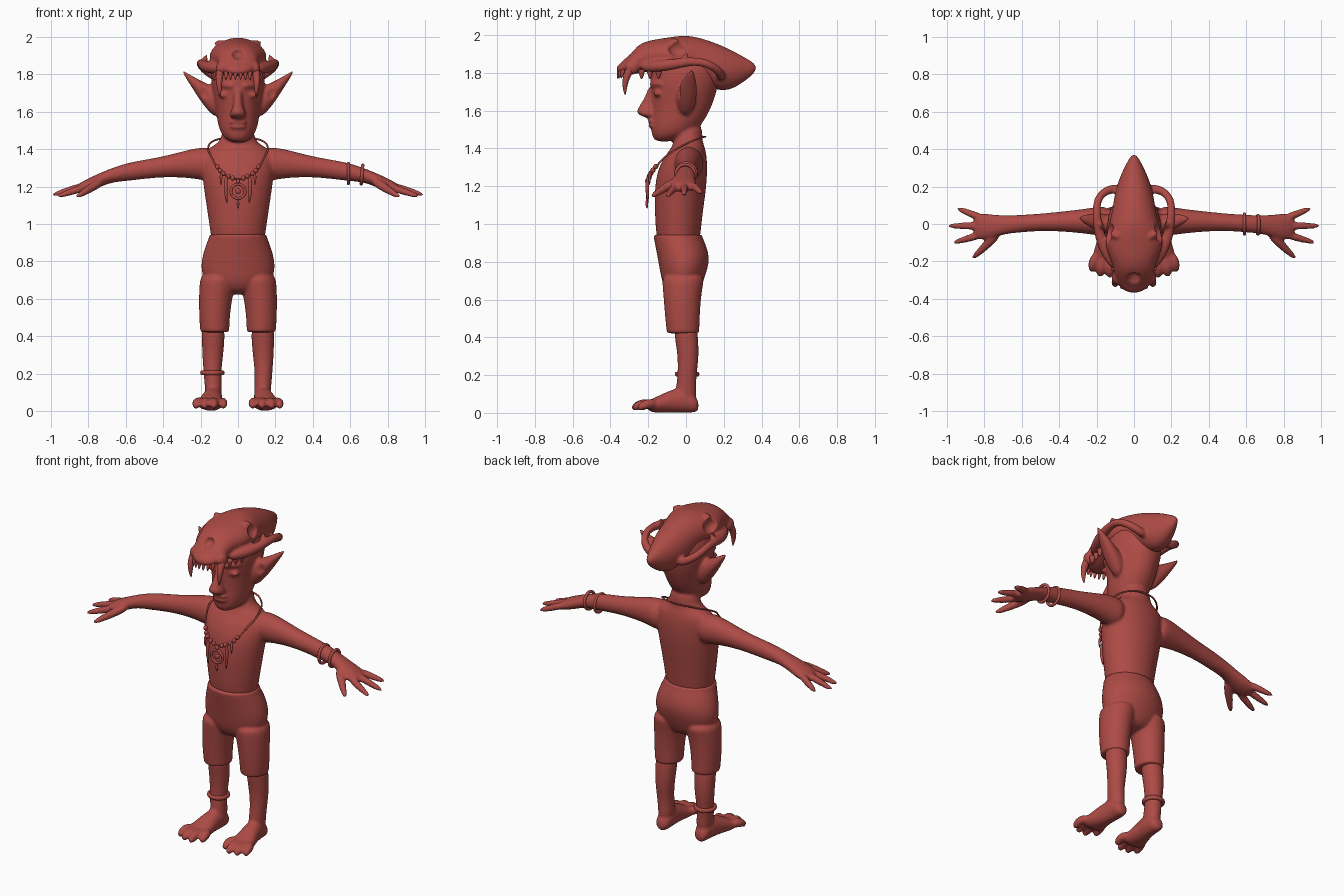
import bpy, bmesh, math
from mathutils import Vector, Matrix

red = bpy.data.materials.new("red_clay")
red.diffuse_color = (0.42, 0.07, 0.06, 1)
SIDES = (1, -1)


def loft(bm, rings, n=16):
    """Skin a list of (centre, u, v) ellipses and cap the ends."""
    loops = []
    for c, u, v in rings:
        loops.append([bm.verts.new(c + u * math.cos(2 * math.pi * i / n) + v * math.sin(2 * math.pi * i / n))
                      for i in range(n)])
    for a, b in zip(loops, loops[1:]):
        for i in range(n):
            bm.faces.new((a[i], a[(i + 1) % n], b[(i + 1) % n], b[i]))
    bm.faces.new(loops[0][::-1])
    bm.faces.new(loops[-1])


def stack(bm, axis, rows, s=1, n=16):
    """Rows (t, a0, a1, b0, b1): ellipse extents at t along the axis; s mirrors x."""
    t_i, a_i, b_i = {'x': (0, 1, 2), 'y': (1, 0, 2), 'z': (2, 0, 1)}[axis]
    rings = []
    for t, a0, a1, b0, b1 in rows:
        c, u, v = Vector(), Vector(), Vector()
        c[t_i], c[a_i], c[b_i] = t, (a0 + a1) / 2, (b0 + b1) / 2
        u[a_i], v[b_i] = (a1 - a0) / 2, (b1 - b0) / 2
        c.x *= s
        rings.append((c, u, v))
    loft(bm, rings, n)


def tube(bm, pts, s=1, n=8):
    """Round tube through points (x, y, z, radius); s mirrors x."""
    p = [Vector((x * s, y, z)) for x, y, z, r in pts]
    rings = []
    for i, q in enumerate(p):
        d = (p[min(i + 1, len(p) - 1)] - p[max(i - 1, 0)]).normalized()
        u = d.cross(Vector((0, 0, 1)) if abs(d.z) < 0.8 else Vector((0, 1, 0))).normalized()
        rings.append((q, u * pts[i][3], d.cross(u) * pts[i][3]))
    loft(bm, rings, n)


def ball(bm, pos, size, s=1):
    m = Matrix.Translation((pos[0] * s, pos[1], pos[2])) @ Matrix.Diagonal((*size, 1))
    bmesh.ops.create_icosphere(bm, subdivisions=3, radius=1, matrix=m)


def finish(name, bm, voxel=0, cutter=None, levels=2):
    bmesh.ops.recalc_face_normals(bm, faces=bm.faces)
    me = bpy.data.meshes.new(name)
    bm.to_mesh(me)
    bm.free()
    me.polygons.foreach_set("use_smooth", [True] * len(me.polygons))
    ob = bpy.data.objects.new(name, me)
    bpy.context.collection.objects.link(ob)
    me.materials.append(red)

    def remesh():
        r = ob.modifiers.new("fuse", 'REMESH')
        r.mode, r.voxel_size, r.use_smooth_shade = 'VOXEL', voxel, True

    if levels:
        ob.modifiers.new("subdivide", 'SUBSURF').levels = levels
        ob.modifiers["subdivide"].render_levels = levels
    if voxel:
        remesh()
        if cutter:
            b = ob.modifiers.new("carve", 'BOOLEAN')
            b.operation, b.object = 'DIFFERENCE', cutter
            remesh()
        sm = ob.modifiers.new("soften", 'SMOOTH')
        sm.factor, sm.iterations = 0.5, 3
    return ob


def hide(ob):
    ob.hide_render = True
    ob.hide_set(True)
    return ob


# Body: torso and neck
bm = bmesh.new()
stack(bm, 'z', [(.88, -.14, .14, -.145, .07), (.95, -.15, .15, -.162, .08), (1.05, -.165, .165, -.167, .09),
                (1.15, -.18, .18, -.17, .105), (1.25, -.195, .195, -.162, .115), (1.33, -.2, .2, -.135, .115),
                (1.39, -.185, .185, -.09, .107), (1.42, -.13, .13, -.07, .095), (1.45, -.09, .09, -.065, .087),
                (1.54, -.08, .08, -.065, .09)])
# Head
stack(bm, 'z', [(1.435, -.035, .035, -.16, -.08), (1.465, -.085, .085, -.185, .03), (1.52, -.107, .107, -.188, .08),
                (1.58, -.117, .117, -.182, .12), (1.65, -.127, .127, -.185, .15), (1.72, -.143, .143, -.192, .172),
                (1.80, -.15, .15, -.195, .18), (1.88, -.125, .125, -.16, .15), (1.92, -.06, .06, -.08, .08)])
# Nose and lips
stack(bm, 'z', [(1.56, -.025, .025, -.205, -.15), (1.575, -.048, .048, -.25, -.15), (1.595, -.045, .045, -.268, -.15),
                (1.63, -.027, .027, -.245, -.15), (1.68, -.022, .022, -.215, -.15), (1.73, -.025, .025, -.2, -.15)], n=12)
ball(bm, (0, -.182, 1.546), (.048, .02, .012))
ball(bm, (0, -.18, 1.52), (.044, .02, .012))
for s in SIDES:
    # Eyelids, brows and ears
    ball(bm, (.075, -.15, 1.69), (.034, .022, .016), s)
    tube(bm, [(.015, -.186, 1.735, .015), (.06, -.172, 1.745, .018), (.115, -.12, 1.74, .014)], s)
    stack(bm, 'x', [(.10, -.05, .05, 1.555, 1.73), (.15, -.05, .055, 1.59, 1.745), (.20, -.04, .06, 1.655, 1.768),
                    (.25, -.01, .055, 1.735, 1.795), (.30, .025, .037, 1.812, 1.826)], s)
    # Arms and palms
    stack(bm, 'x', [(.12, -.07, .1, 1.22, 1.41), (.2, -.062, .092, 1.235, 1.412), (.28, -.05, .08, 1.247, 1.395),
                    (.4, -.04, .066, 1.25, 1.362), (.5, -.037, .056, 1.24, 1.345), (.6, -.046, .05, 1.228, 1.326),
                    (.68, -.052, .046, 1.222, 1.298), (.75, -.075, .052, 1.19, 1.268),
                    (.82, -.09, .06, 1.168, 1.236), (.86, -.075, .045, 1.168, 1.21)], s)
    # Fingers and thumb
    for a, b in [((.81, .03, 1.21), (.95, .086, 1.16)), ((.82, -.01, 1.205), (1.0, -.01, 1.152)),
                 ((.81, -.055, 1.2), (.972, -.102, 1.145))]:
        mid = [(p + q) / 2 for p, q in zip(a, b)]
        tube(bm, [(*a, .026), (*mid, .021), (*b, .014)], s)
    tube(bm, [(.72, -.04, 1.235, .03), (.79, -.115, 1.19, .026), (.87, -.19, 1.14, .014)], s)
    # Lower legs
    stack(bm, 'z', [(.06, .085, .175, -.06, .06), (.13, .085, .178, -.055, .055), (.2, .09, .185, -.045, .056),
                    (.3, .078, .192, -.045, .07), (.38, .07, .195, -.058, .066), (.48, .07, .195, -.07, .06)], s)
    # Feet and toes
    stack(bm, 'y', [(.067, .11, .155, .015, .06), (.05, .09, .175, .0, .09), (0, .08, .18, 0, .14),
                    (-.08, .085, .195, 0, .125), (-.15, .075, .22, 0, .088), (-.205, .065, .228, .004, .066)], s)
    for x, y in [(.078, -.25), (.128, -.285), (.178, -.28), (.222, -.255)]:
        tube(bm, [(x * .5 + .07, -.15, .045, .027), (x, y + .055, .052, .029), (x, y + .02, .035, .025),
                  (x * 1.02, y, .018, .014)], s)
cut = bmesh.new()
ball(cut, (0, -.207, 1.533), (.04, .025, .004))
for s in SIDES:
    ball(cut, (.185, -.062, 1.70), (.035, .035, .05), s)
face_cut = hide(finish("face_cutter", cut, levels=0))
finish("body", bm, .0075, face_cut)

# Trousers
bm = bmesh.new()
stack(bm, 'z', [(.62, -.10, .10, -.08, .05), (.68, -.17, .17, -.125, .088), (.74, -.2, .2, -.137, .108),
                (.81, -.198, .198, -.15, .128), (.88, -.177, .177, -.163, .112), (.925, -.158, .158, -.172, .09),
                (.94, -.155, .155, -.173, .088), (.945, -.155, .155, -.173, .088)], n=20)
for s in SIDES:
    stack(bm, 'z', [(.42, .047, .202, -.102, .07), (.427, .045, .204, -.104, .072), (.5, .043, .209, -.112, .074),
                    (.6, .03, .211, -.12, .08), (.68, .012, .208, -.127, .092), (.74, .012, .2, -.13, .105)], s)
finish("trousers", bm, .0075)

# Skull hat: braincase and snout
bm = bmesh.new()
stack(bm, 'y', [(.375, -.012, .012, 1.81, 1.845), (.31, -.05, .05, 1.75, 1.885), (.2, -.10, .10, 1.685, 1.945),
                (.09, -.115, .115, 1.74, 1.985), (0, -.135, .135, 1.785, 2.004), (-.09, -.165, .165, 1.805, 1.99),
                (-.16, -.14, .14, 1.81, 1.98), (-.23, -.112, .112, 1.80, 1.965), (-.28, -.108, .108, 1.79, 1.925),
                (-.33, -.09, .09, 1.79, 1.865), (-.37, -.035, .035, 1.80, 1.835)])
for s in SIDES:
    # Cheek arches, brow spurs and fang sockets
    tube(bm, [(.09, -.24, 1.83, .03), (.155, -.14, 1.835, .036), (.19, -.04, 1.85, .03), (.2, .05, 1.865, .024),
              (.2, .13, 1.845, .024), (.15, .185, 1.80, .026), (.07, .19, 1.77, .03)], s)
    tube(bm, [(.18, -.02, 1.86, .022), (.175, .0, 1.89, .016), (.158, .015, 1.92, .006)], s)
    tube(bm, [(.07, -.07, 1.96, .03), (.11, -.06, 1.968, .018), (.14, -.03, 1.955, .007)], s)
    ball(bm, (.09, -.285, 1.83), (.03, .04, .04), s)
cut = bmesh.new()
ball(cut, (0, -.32, 1.915), (.042, .065, .036))
for s in SIDES:
    ball(cut, (.145, -.04, 1.93), (.04, .055, .045), s)
skull_cut = hide(finish("skull_cutter", cut, levels=0))
finish("skull_hat", bm, .007, skull_cut)

# Skull teeth: fangs, front row and side rows
bm = bmesh.new()
for s in SIDES:
    tube(bm, [(.09, -.285, 1.84, .026), (.102, -.315, 1.785, .022), (.1, -.325, 1.735, .016), (.095, -.322, 1.68, .003)], s)
    for x, y in [(.014, -.357), (.04, -.35), (.064, -.338)]:
        tube(bm, [(x, y + .01, 1.82, .013), (x, y, 1.80, .012), (x, y - .006, 1.768, .003)], s)
    for x, y in [(.108, -.235), (.118, -.19), (.128, -.145)]:
        tube(bm, [(x, y, 1.82, .02), (x, y, 1.80, .018), (x, y, 1.765, .004)], s)
finish("skull_teeth", bm)

# Necklace cord
cu = bpy.data.curves.new("necklace_cord", 'CURVE')
cu.dimensions, cu.bevel_depth, cu.bevel_resolution, cu.resolution_u = '3D', .005, 2, 8
half = [(.11, .065, 1.452), (.158, -.02, 1.415), (.14, -.11, 1.355), (.085, -.178, 1.275)]
loop = [(0, .103, 1.462)] + half + [(0, -.195, 1.24)] + [(-x, y, z) for x, y, z in half[::-1]]
sp = cu.splines.new('BEZIER')
sp.bezier_points.add(len(loop) - 1)
for p, co in zip(sp.bezier_points, loop):
    p.co, p.handle_left_type, p.handle_right_type = co, 'AUTO', 'AUTO'
sp.use_cyclic_u = True
cu.materials.append(red)
bpy.context.collection.objects.link(bpy.data.objects.new("necklace_cord", cu))

# Necklace beads and tooth pendants
bm = bmesh.new()
for s in SIDES:
    for x, y, z in [(.028, -.196, 1.245), (.05, -.194, 1.255), (.078, -.185, 1.27), (.095, -.175, 1.285), (.11, -.16, 1.305)]:
        ball(bm, (x, y, z), (.012, .014, .014), s)
    tube(bm, [(.062, -.198, 1.262, .006), (.066, -.205, 1.22, .012), (.066, -.205, 1.16, .01), (.058, -.2, 1.105, .002)], s)
    tube(bm, [(.088, -.185, 1.28, .006), (.092, -.195, 1.25, .01), (.09, -.192, 1.205, .002)], s)
ball(bm, (0, -.205, 1.175), (.015, .01, .015))
ball(bm, (0, -.205, 1.228), (.012, .012, .014))
tube(bm, [(0, -.205, 1.135, .004), (0, -.21, 1.11, .01), (0, -.205, 1.08, .004)])
finish("necklace_pendants", bm, levels=1)


# Rings: pendant, bracelets and anklet
def ring(name, pos, rot, r, thick, stretch=1):
    bpy.ops.mesh.primitive_torus_add(location=pos, rotation=rot, major_radius=r, minor_radius=thick,
                                     major_segments=36, minor_segments=10)
    ob = bpy.context.object
    ob.name = name
    ob.scale.z = stretch
    ob.data.materials.append(red)
    bpy.ops.object.shade_smooth()


ring("pendant_ring", (0, -.205, 1.175), (math.pi / 2, 0, 0), .038, .008)
ring("bracelet_inner", (.59, 0, 1.27), (0, math.pi / 2, 0), .053, .009)
ring("bracelet_outer", (.663, -.004, 1.265), (0, math.pi / 2 + .08, 0), .05, .009)
ring("anklet", (-.137, .006, .205), (0, 0, 0), .055, .01, 1.3)
